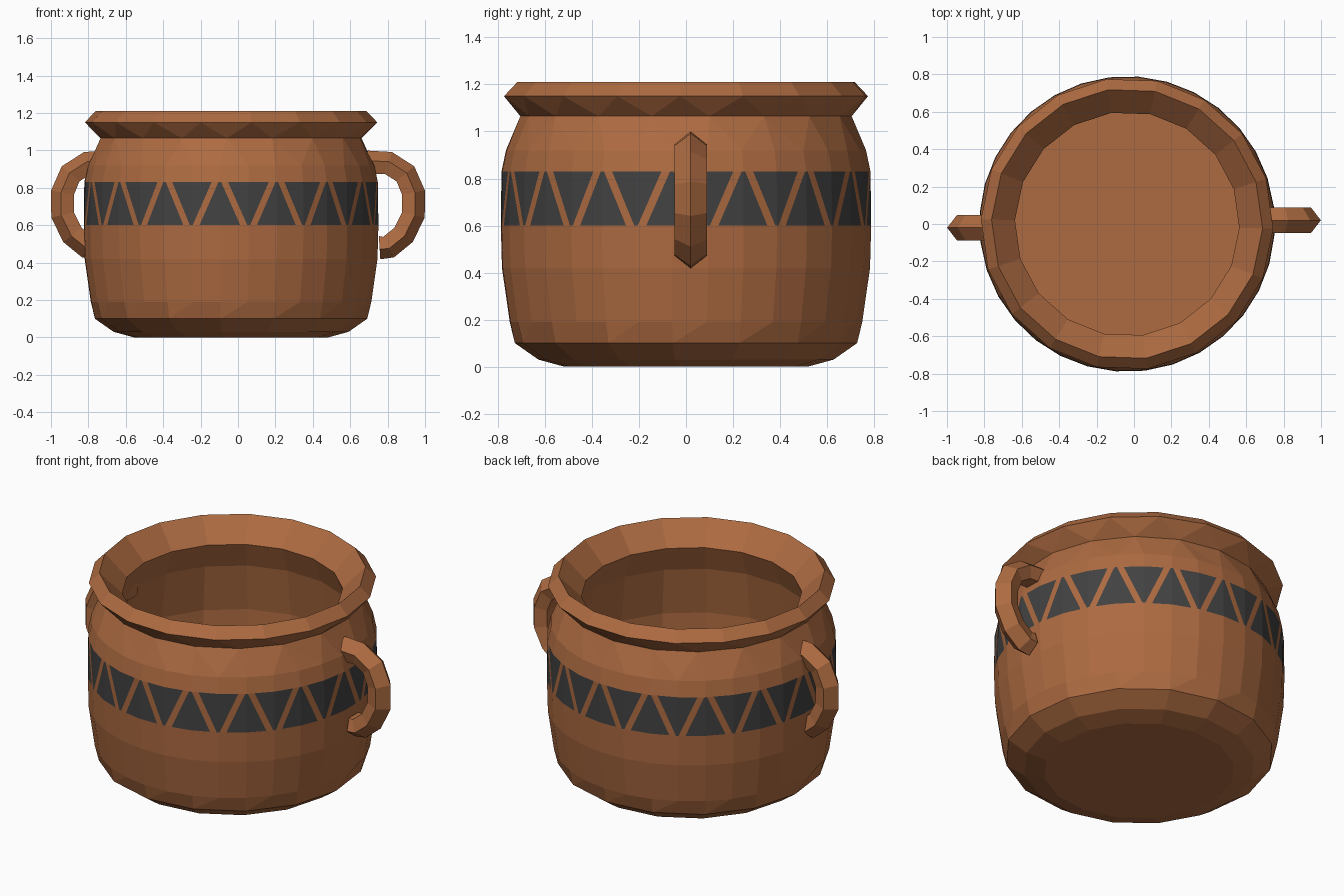
import bpy, bmesh, math
from mathutils import Vector

if "Cube" in bpy.data.objects:
    bpy.data.objects.remove(bpy.data.objects["Cube"])

CX = -0.037                  # pot axis sits slightly left of centre
PHASE = math.radians(18.1)   # direction of one painted triangle


def material(name, rgb):
    m = bpy.data.materials.new(name)
    m.diffuse_color = (*rgb, 1)
    m.use_nodes = True
    m.node_tree.nodes["Principled BSDF"].inputs["Base Color"].default_value = m.diffuse_color
    return m


clay = material("terracotta", (0.418, 0.146, 0.053))
paint = material("charcoal_paint", (0.054, 0.054, 0.054))


def make_object(name, bm, mats):
    bmesh.ops.recalc_face_normals(bm, faces=bm.faces[:])
    me = bpy.data.meshes.new(name)
    bm.to_mesh(me)
    bm.free()
    for m in mats:
        me.materials.append(m)
    ob = bpy.data.objects.new(name, me)
    bpy.context.collection.objects.link(ob)
    return ob


# --- Pot: rings of different side counts, zipped together ---
bm = bmesh.new()


def point(r, z, a):
    return Vector((CX + r * math.cos(a), r * math.sin(a), z))


def ring(r, z, n, shift=0.0):
    """Regular ring as a list of (angle, vertex)."""
    step = 2 * math.pi / n
    return [(step * (i + shift), bm.verts.new(point(r, z, PHASE + step * (i + shift))))
            for i in range(n)]


def band_ring(r, z, cuts):
    """32-sided ring carrying the pattern's extra points along its chords."""
    out, half = [], 2 * math.pi / 32
    for p in range(16):
        for u in cuts:
            k, f = divmod((p + u) * 2 + 1e-9, 1)
            a = half * k
            co = point(r, z, PHASE + a).lerp(point(r, z, PHASE + a + half), f)
            out.append((a + half * f, bm.verts.new(co)))
    return out


def zip_rings(a, b):
    na, nb, i, j = len(a), len(b), 0, 0

    def ang(q, k):
        return q[k % len(q)][0] + 2 * math.pi * (k // len(q))

    while i < na or j < nb:
        d = ang(a, i + 1) - ang(b, j + 1)
        va, vb = a[i % na][1], b[j % nb][1]
        wa, wb = a[(i + 1) % na][1], b[(j + 1) % nb][1]
        if i < na and j < nb and abs(d) < 1e-5:
            bm.faces.new((va, wa, wb, vb))
            i, j = i + 1, j + 1
        elif j >= nb or (i < na and d < 0):
            bm.faces.new((va, wa, vb))
            i += 1
        else:
            bm.faces.new((va, wb, vb))
            j += 1


W, N = 0.71, 0.05   # wide and narrow ends of the painted shapes, per period
low_cuts = (0, W / 2, 0.5 - N / 2, 0.5, 0.5 + N / 2, 1 - W / 2)
top_cuts = (0, N / 2, 0.5 - W / 2, 0.5, 0.5 + W / 2, 1 - N / 2)

lower = [ring(0.52, 0.0, 16), ring(0.63, 0.03, 16), ring(0.73, 0.10, 16),
         ring(0.752, 0.19, 32), ring(0.785, 0.42, 32), band_ring(0.79, 0.60, low_cuts)]
upper = [band_ring(0.787, 0.83, top_cuts), ring(0.768, 0.92, 32),
         ring(0.705, 1.065, 18, 0.5), ring(0.782, 1.15, 18), ring(0.725, 1.21, 18),
         ring(0.60, 1.085, 18), ring(0.66, 0.93, 18), ring(0.70, 0.65, 18),
         ring(0.69, 0.35, 18), ring(0.60, 0.10, 18)]
for part in (lower, upper):
    for a, b in zip(part, part[1:]):
        zip_rings(a, b)

# painted band: alternating upright and inverted shapes
lo, hi = lower[-1], upper[0]
for k in range(len(lo)):
    m = (k + 1) % len(lo)
    f = bm.faces.new((lo[k][1], lo[m][1], hi[m][1], hi[k][1]))
    f.material_index = 0 if k % 3 == 1 else 1

# underside and inner floor
bm.faces.new([v for _, v in lower[0]])
bm.faces.new([v for _, v in upper[-1]])
make_object("pot_body", bm, [clay, paint])

# --- Handles: ridged section swept along a bent path ---
PATH = [(0.69, 0.937), (0.805, 0.932), (0.895, 0.875), (0.938, 0.775),
        (0.938, 0.655), (0.885, 0.548), (0.805, 0.483), (0.757, 0.48)]
SECTION = [(0, 0.062), (0.069, 0.008), (0.045, -0.062), (-0.045, -0.062), (-0.069, 0.008)]


def handle(name, side):
    bm = bmesh.new()
    rows = []
    for i, (x, z) in enumerate(PATH):
        p, q = PATH[max(i - 1, 0)], PATH[min(i + 1, len(PATH) - 1)]
        t = Vector((q[0] - p[0], q[1] - p[1])).normalized()
        n = Vector((-t.y, t.x))          # points away from the loop's centre
        rows.append([bm.verts.new((side * (x + n.x * h), side * (0.02 + w), z + n.y * h))
                     for w, h in SECTION])
    for r, s in zip(rows, rows[1:]):
        for k in range(5):
            m = (k + 1) % 5
            bm.faces.new((r[k], r[m], s[m], s[k]))
    bm.faces.new(rows[0])
    bm.faces.new(rows[-1])
    make_object(name, bm, [clay])


handle("right_handle", 1)
handle("left_handle", -1)
